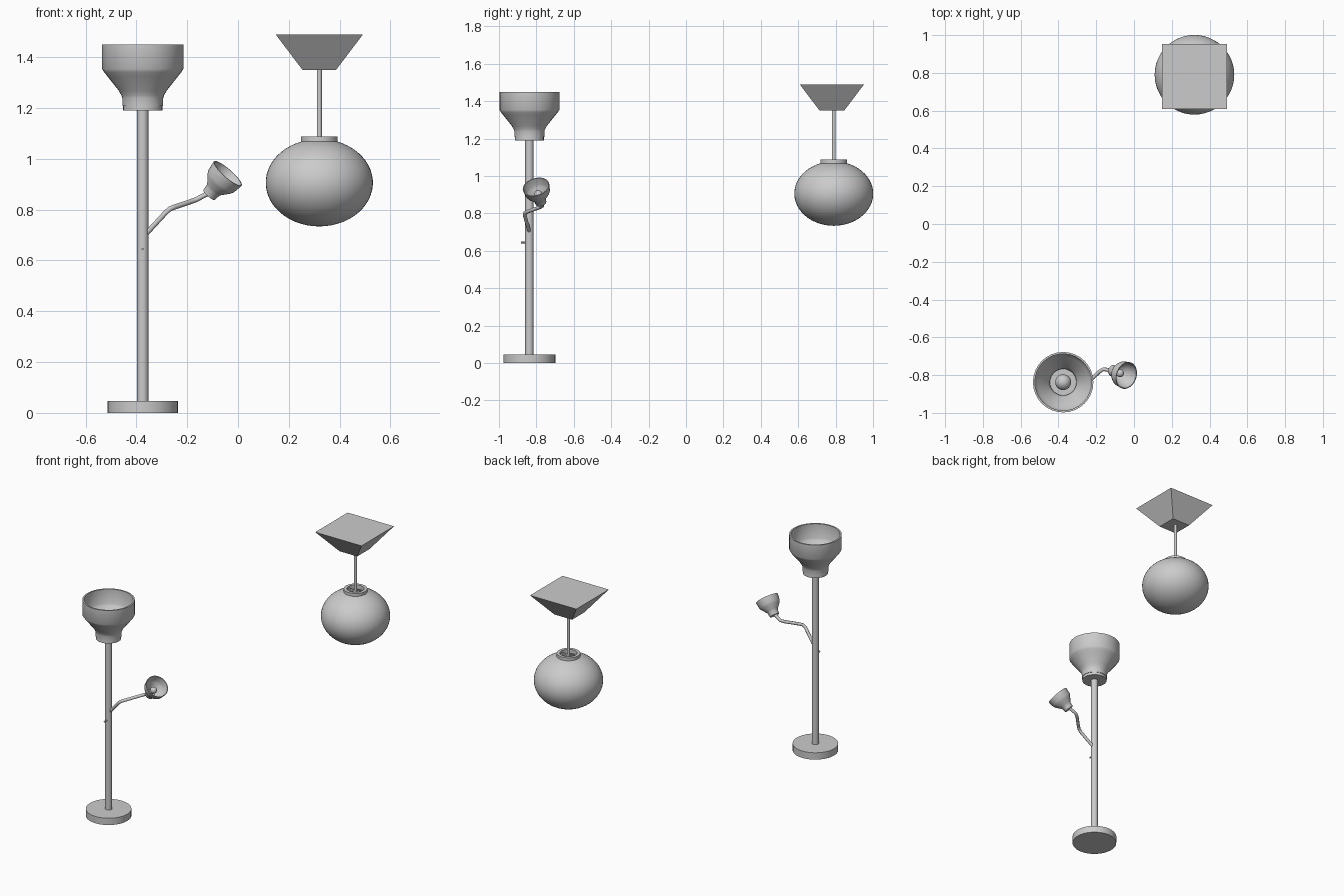
import bpy, bmesh, math
from mathutils import Vector, Matrix

if "Cube" in bpy.data.objects:
    bpy.data.objects.remove(bpy.data.objects["Cube"])


def finish(name, bm, smooth=True, angle=35):
    bmesh.ops.remove_doubles(bm, verts=bm.verts, dist=1e-5)
    bmesh.ops.recalc_face_normals(bm, faces=bm.faces)
    me = bpy.data.meshes.new(name)
    bm.to_mesh(me)
    bm.free()
    ob = bpy.data.objects.new(name, me)
    bpy.context.collection.objects.link(ob)
    if smooth:
        bpy.ops.object.select_all(action='DESELECT')
        ob.select_set(True)
        bpy.context.view_layer.objects.active = ob
        bpy.ops.object.shade_smooth_by_angle(angle=math.radians(angle))
    return ob


def lathe(name, profile, origin, axis=(0, 0, 1), seg=32, closed=False):
    """Revolve (radius, height) points about an axis through origin."""
    bm = bmesh.new()
    vs = [bm.verts.new((r, 0, z)) for r, z in profile]
    pairs = list(zip(vs, vs[1:])) + ([(vs[-1], vs[0])] if closed else [])
    edges = [bm.edges.new(p) for p in pairs]
    bmesh.ops.spin(bm, geom=vs + edges, axis=(0, 0, 1), cent=(0, 0, 0),
                   steps=seg, angle=2 * math.pi)
    rot = Vector((0, 0, 1)).rotation_difference(Vector(axis)).to_matrix().to_4x4()
    bm.transform(Matrix.Translation(origin) @ rot)
    return finish(name, bm)


def disc(name, r, z0, z1, origin, axis=(0, 0, 1), seg=32):
    return lathe(name, [(0, z0), (r, z0), (r, z1), (0, z1)], origin, axis, seg)


def ball(name, r, z, origin, axis=(0, 0, 1)):
    pts = [(r * math.sin(math.pi * i / 12), z - r * math.cos(math.pi * i / 12)) for i in range(13)]
    return lathe(name, pts, origin, axis, 24)


def shell(name, outer, t, origin, axis=(0, 0, 1)):
    """Open bowl with an inner wall of thickness t."""
    inner = [(r - t, z) for r, z in reversed(outer)]
    return lathe(name, outer + inner, origin, axis, closed=True)


# --- Floor lamp ---
L = Vector((-0.375, -0.8375, 0))
disc("floor_base", 0.139, 0, 0.046, L)
disc("floor_pole", 0.022, 0.04, 1.195, L, seg=24)
disc("floor_collar", 0.077, 1.19, 1.212, L)
shell("floor_shade", [(0.08, 1.208), (0.08, 1.238), (0.084, 1.25), (0.094, 1.268),
                      (0.14, 1.326), (0.152, 1.341), (0.16, 1.354), (0.16, 1.45)], 0.01, L)
disc("floor_socket", 0.028, 1.21, 1.25, L, seg=24)
ball("floor_bulb", 0.042, 1.28, L)
disc("pole_switch", 0.005, 0, 0.045, L + Vector((0, 0, 0.645)), (0, -1, 0), 12)

# --- Bent reading arm ---
cu = bpy.data.curves.new("reading_arm", 'CURVE')
cu.dimensions = '3D'
cu.bevel_depth = 0.010
cu.bevel_resolution = 3
cu.use_fill_caps = True
path = [(-0.372, -0.838, 0.697), (-0.355, -0.84, 0.712), (-0.285, -0.862, 0.788),
        (-0.268, -0.86, 0.803), (-0.25, -0.846, 0.81), (-0.185, -0.783, 0.832),
        (-0.163, -0.769, 0.84), (-0.145, -0.771, 0.85), (-0.105, -0.779, 0.87)]
sp = cu.splines.new('POLY')
sp.points.add(len(path) - 1)
for p, co in zip(sp.points, path):
    p.co = (*co, 1)
bpy.context.collection.objects.link(bpy.data.objects.new("reading_arm", cu))

# --- Reading head, tilted up and outward ---
H = Vector((-0.114, -0.776, 0.858))
A = Vector((0.074, -0.026, 0.084)).normalized()
shell("reading_shade", [(0.03, 0), (0.033, 0.026), (0.038, 0.034), (0.06, 0.062),
                        (0.067, 0.075), (0.073, 0.115)], 0.005, H, A)
disc("reading_socket_plate", 0.029, 0, 0.012, H, A)
disc("reading_socket", 0.013, 0.01, 0.05, H, A, 20)
ball("reading_bulb", 0.021, 0.062, H, A)

# --- Pendant lamp ---
P = Vector((0.32, 0.79, 0))
bm = bmesh.new()
bmesh.ops.create_cone(bm, cap_ends=True, segments=4, radius1=0.066 * math.sqrt(2),
                      radius2=0.172 * math.sqrt(2), depth=0.14,
                      matrix=Matrix.Translation((0.32, 0.78, 1.42)) @ Matrix.Rotation(math.pi / 4, 4, 'Z'))
finish("ceiling_canopy", bm, smooth=False)
disc("pendant_rod", 0.010, 1.03, 1.355, P, seg=20)
lathe("globe_collar", [(0.072, 1.068), (0.072, 1.088), (0.052, 1.088), (0.052, 1.06)], P, closed=True)

# Open-topped squashed globe
a0 = math.asin(0.068 / 0.211)
globe = []
for i in range(25):
    a = math.pi - (math.pi - a0) * i / 24
    globe.append((0.211 * math.sin(a), 0.906 + 0.172 * math.cos(a)))
inside = [(r * 0.96, 0.906 + (z - 0.906) * 0.96) for r, z in reversed(globe)]
lathe("globe_shade", globe + inside, P, seg=48)

# Crossbar, socket and bulb inside the globe
bm = bmesh.new()
bmesh.ops.create_cube(bm, size=1, matrix=Matrix.Translation(P + Vector((0, 0, 1.07)))
                      @ Matrix.Diagonal((0.11, 0.014, 0.01, 1)))
finish("globe_crossbar", bm, smooth=False)
disc("pendant_socket", 0.024, 0.98, 1.06, P, seg=24)
ball("pendant_bulb", 0.045, 0.95, P)
